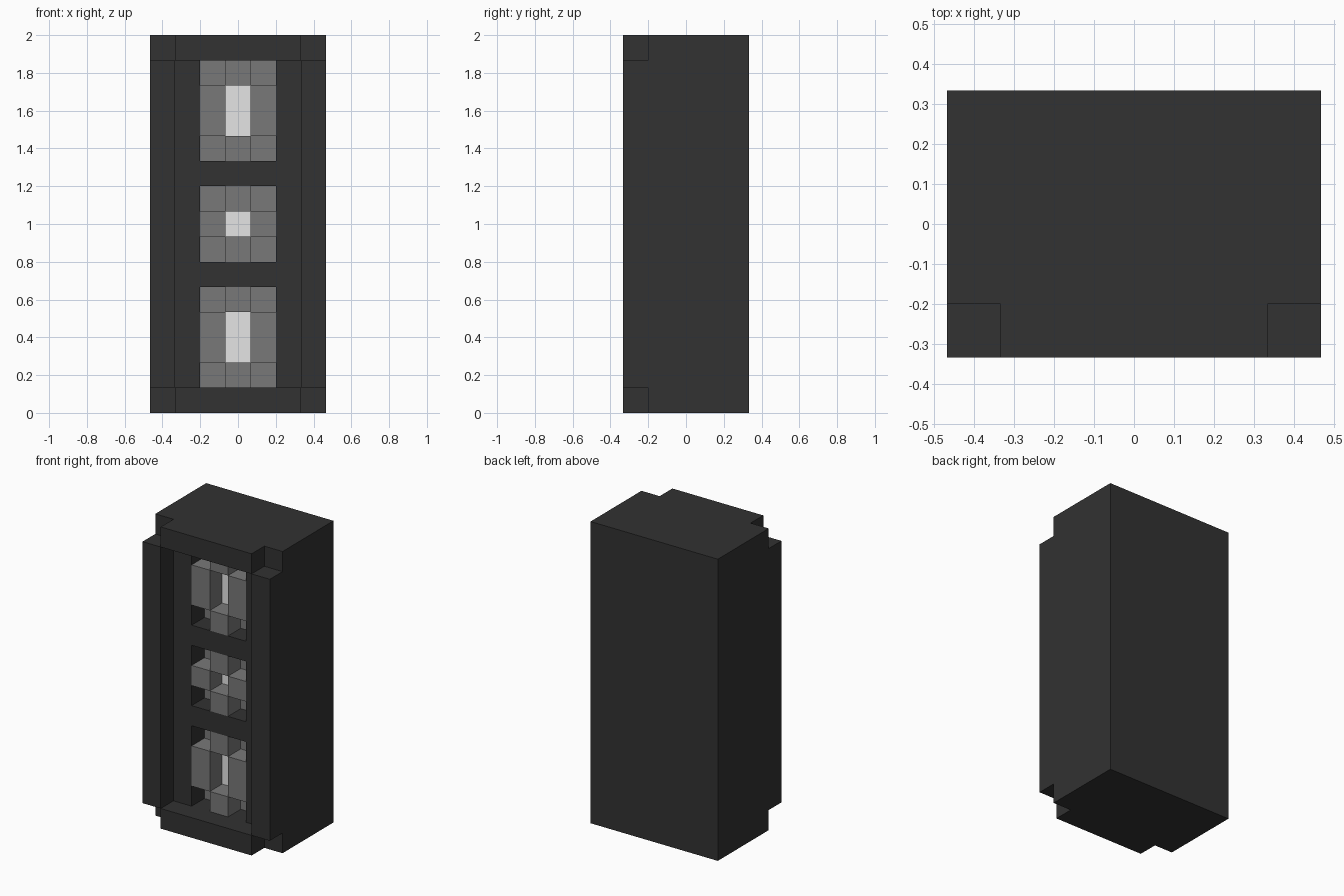
import bpy

if "Cube" in bpy.data.objects:
    bpy.data.objects.remove(bpy.data.objects["Cube"])

U = 2 / 15  # one block of the model's grid


def material(name, v):
    m = bpy.data.materials.new(name)
    m.diffuse_color = (v, v, v, 1)
    m.use_nodes = True
    m.node_tree.nodes["Principled BSDF"].inputs["Base Color"].default_value = m.diffuse_color
    return m


DARK = material("charcoal", 0.032)
GREY = material("mid grey", 0.19)
WHITE = material("pale lamp", 0.78)


def box(name, x, y, z, mat):
    """Box from (min, max) ranges in grid units."""
    corners = [(a * U, b * U, c * U) for a in x for b in y for c in z]
    faces = [(0, 1, 3, 2), (4, 6, 7, 5), (0, 4, 5, 1),
             (2, 3, 7, 6), (0, 2, 6, 4), (1, 5, 7, 3)]
    me = bpy.data.meshes.new(name)
    me.from_pydata(corners, [], faces)
    me.materials.append(mat)
    ob = bpy.data.objects.new(name, me)
    bpy.context.collection.objects.link(ob)
    return ob


# Main cabinet
cabinet = box("cabinet", (-3.5, 3.5), (-1.5, 2.5), (0, 15), DARK)

# Raised border: side posts, top and bottom rails (outer corners left open)
for side, x in (("left", (-3.5, -2.5)), ("right", (2.5, 3.5))):
    box(side + "_post", x, (-2.5, -1.5), (1, 14), DARK)
for place, z in (("bottom", (0, 1)), ("top", (14, 15))):
    box(place + "_rail", (-2.5, 2.5), (-2.5, -1.5), z, DARK)

# Three lamps, each in its own opening
for place, lo, hi in (("lower", 1, 5), ("middle", 6, 9), ("upper", 10, 14)):
    # Opening cut into the cabinet front
    cutter = box(place + "_cutter", (-1.5, 1.5), (-2, 0), (lo, hi), DARK)
    cutter.hide_render = True
    cutter.hide_viewport = True
    cut = cabinet.modifiers.new(place + "_opening", 'BOOLEAN')
    cut.operation = 'DIFFERENCE'
    cut.solver = 'EXACT'
    cut.object = cutter
    # Backing and glowing centre plate
    box(place + "_backing", (-1.5, 1.5), (-0.5, 0), (lo, hi), GREY)
    box(place + "_lamp", (-0.5, 0.5), (-0.53, -0.5), (lo + 1, hi - 1), WHITE)
    # Ring of four blocks around the lamp
    for side, x in (("left", (-1.5, -0.5)), ("right", (0.5, 1.5))):
        box(f"{place}_{side}_block", x, (-1.5, -0.5), (lo + 1, hi - 1), GREY)
    for end, z in (("bottom", (lo, lo + 1)), ("top", (hi - 1, hi))):
        box(f"{place}_{end}_block", (-0.5, 0.5), (-1.5, -0.5), z, GREY)
